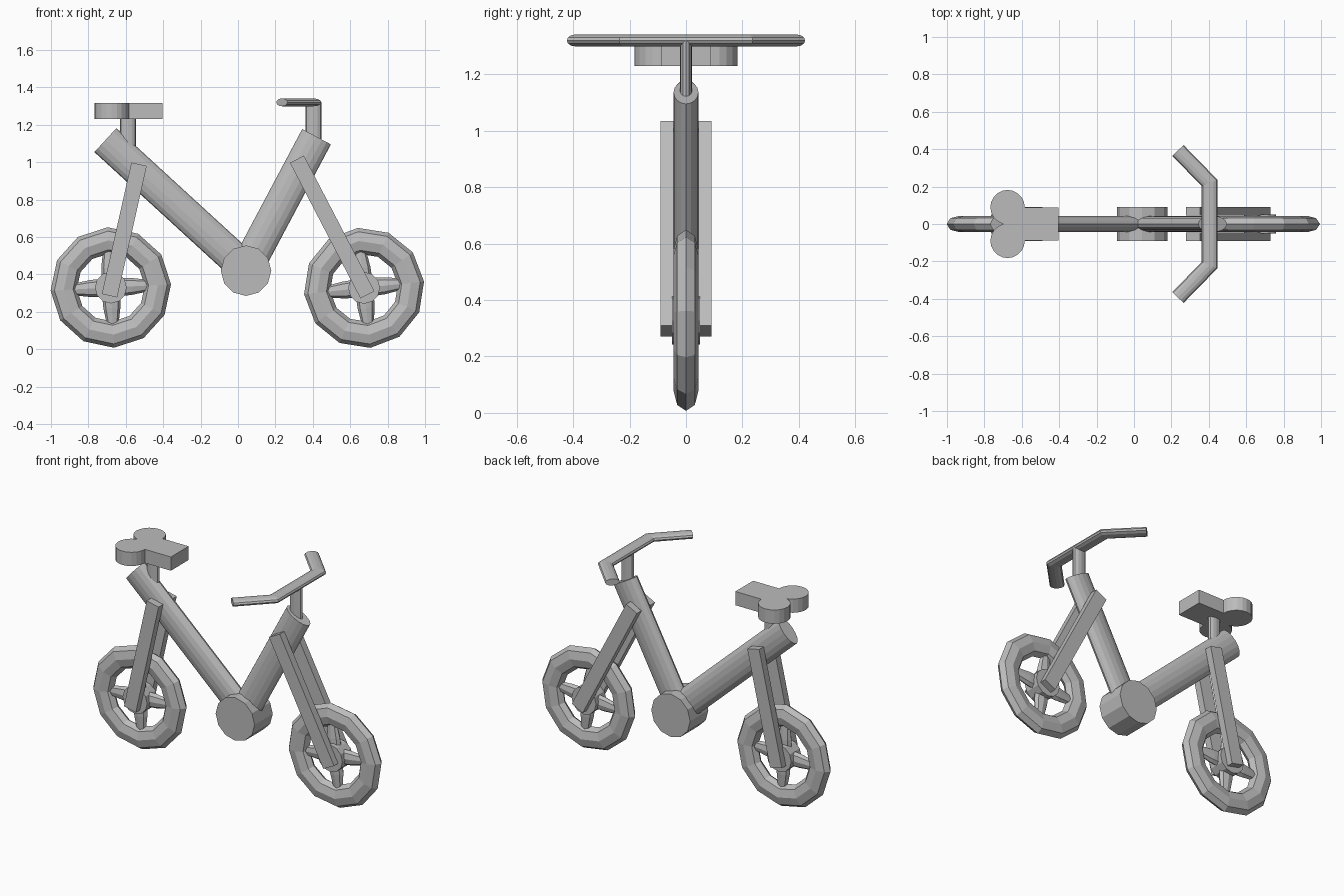
import bpy, bmesh, math
from mathutils import Vector, Matrix

cube = bpy.data.objects.get("Cube")
if cube:
    bpy.data.objects.remove(cube)

grey = bpy.data.materials.new("plain grey")
grey.use_nodes = True
grey.diffuse_color = (0.5, 0.5, 0.5, 1)
grey.node_tree.nodes["Principled BSDF"].inputs["Base Color"].default_value = (0.5, 0.5, 0.5, 1)

Y, Z = Vector((0, 1, 0)), Vector((0, 0, 1))


def finish(name, bm):
    bmesh.ops.recalc_face_normals(bm, faces=bm.faces)
    mesh = bpy.data.meshes.new(name)
    bm.to_mesh(mesh)
    bm.free()
    mesh.materials.append(grey)
    obj = bpy.data.objects.new(name, mesh)
    bpy.context.collection.objects.link(obj)
    return obj


def sweep(name, path, wide, deep, axis=Y, sides=12, scales=None, turn=0, closed=False):
    """Elliptical section swept along a flat path, mitred at bends; axis is normal to the path plane."""
    bm = bmesh.new()
    pts = [Vector(p) for p in path]
    n = len(pts)
    rings = []
    for i, p in enumerate(pts):
        before = pts[i - 1] if i or closed else None
        after = pts[(i + 1) % n] if i < n - 1 or closed else None
        d1 = (p - before).normalized() if before else (after - p).normalized()
        d2 = (after - p).normalized() if after else d1
        tangent = (d1 + d2).normalized()
        across = axis.cross(tangent) / tangent.dot(d1)
        s = scales[i] if scales else 1
        angles = [turn + math.tau * k / sides for k in range(sides)]
        rings.append([bm.verts.new(p + across * wide * s * math.cos(a)
                                   + axis * deep * s * math.sin(a)) for a in angles])
    for i in range(n if closed else n - 1):
        a, b = rings[i], rings[(i + 1) % n]
        for k in range(sides):
            j = (k + 1) % sides
            bm.faces.new((a[k], a[j], b[j], b[k]))
    if not closed:
        bm.faces.new(rings[0])
        bm.faces.new(rings[-1])
    return finish(name, bm)


def bar(name, a, b, half_wide, y_near, y_far):
    """Square-section bar between two (x, z) points."""
    y, r = (y_near + y_far) / 2, math.sqrt(2)
    return sweep(name, [(a[0], y, a[1]), (b[0], y, b[1])], half_wide * r,
                 abs(y_far - y_near) / 2 * r, sides=4, turn=math.pi / 4)


def disc(name, centre, radius, half, axis=Y, sides=12):
    c = Vector(centre)
    return sweep(name, [c - axis * half, c + axis * half], radius, radius,
                 axis=Vector((1, 0, 0)), sides=sides)


# Wheels: tyre, hub and two crossed tapering spokes
def wheel(end, x, z, tilt):
    def at(angle, r):
        return (x + r * math.cos(angle), 0, z + r * math.sin(angle))
    ring = [at(tilt + math.tau * i / 12, 0.252) for i in range(12)]
    sweep(end + "_tyre", ring, 0.068, 0.044, sides=8, closed=True)
    disc(end + "_hub", (x, 0, z), 0.085, 0.05)
    for i, label in enumerate(("level", "upright")):
        a = tilt + i * math.pi / 2
        steps = [-0.25, -0.2, -0.11, 0, 0.11, 0.2, 0.25]
        sweep(f"{end}_{label}_spoke", [at(a, s) for s in steps], 0.05, 0.03, sides=8,
              scales=[math.sqrt(1.02 - (s / 0.25) ** 2) for s in steps])


wheel("rear", -0.68, 0.33, math.radians(3))
wheel("front", 0.674, 0.328, math.radians(6))

# Forks on both sides of each wheel
for side, label in ((-1, "right"), (1, "left")):
    bar(f"rear_fork_{label}", (-0.687, 0.286), (-0.529, 0.989), 0.042, side * 0.045, side * 0.09)
    bar(f"front_fork_{label}", (0.692, 0.291), (0.315, 1.016), 0.042, side * 0.045, side * 0.09)

# Frame tubes meeting at the crank drum
sweep("rear_frame_tube", [(0.02, 0, 0.45), (-0.709, 0, 1.118)], 0.087, 0.044, sides=16)
sweep("front_frame_tube", [(0.05, 0, 0.44), (0.42, 0, 1.136)], 0.087, 0.044, sides=16)
disc("crank_drum", (0.043, 0, 0.42), 0.135, 0.09)

# Seat with two round lobes behind a block
sweep("seat_post", [(-0.588, 0, 1.0), (-0.588, 0, 1.25)], 0.042, 0.022)
sweep("seat_block", [(-0.7, 0, 1.273), (-0.404, 0, 1.273)], 0.043 * math.sqrt(2),
      0.088 * math.sqrt(2), sides=4, turn=math.pi / 4)
for side, label in ((-1, "right"), (1, "left")):
    disc(f"seat_lobe_{label}", (-0.676, side * 0.09, 1.273), 0.092, 0.043, axis=Z, sides=20)

# Stem and swept-back handlebar
sweep("stem", [(0.404, 0, 1.05), (0.404, 0, 1.32)], 0.043, 0.022)
sweep("handlebar", [(0.235, -0.393, 1.32), (0.404, -0.22, 1.32),
                    (0.404, 0.22, 1.32), (0.235, 0.393, 1.32)], 0.042, 0.021, axis=Z)
